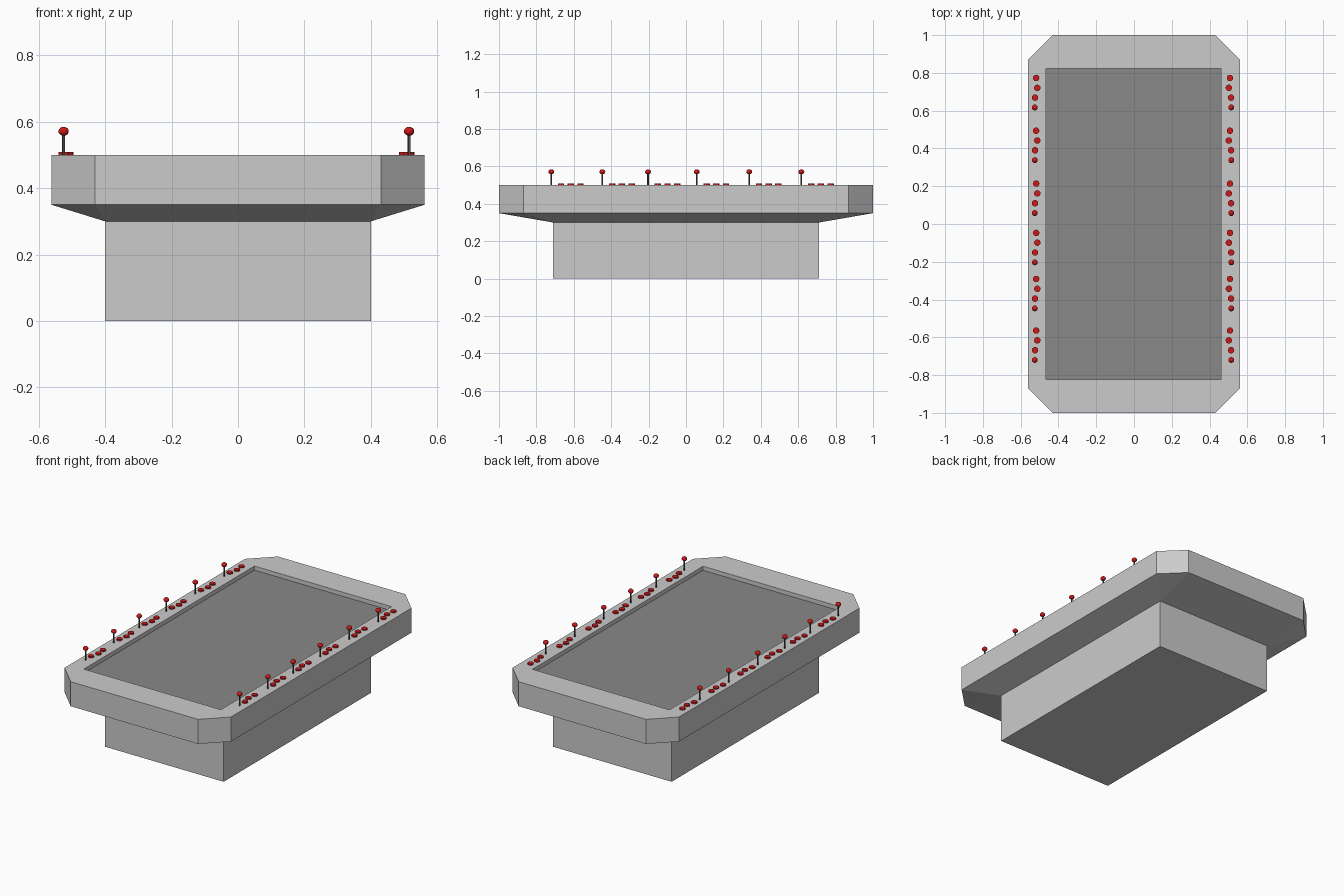
import bpy, bmesh
from mathutils import Matrix, Vector

if "Cube" in bpy.data.objects:
    bpy.data.objects.remove(bpy.data.objects["Cube"])


def material(name, rgb):
    m = bpy.data.materials.new(name)
    m.diffuse_color = (*rgb, 1)
    m.use_nodes = True
    m.node_tree.nodes["Principled BSDF"].inputs["Base Color"].default_value = m.diffuse_color
    return m


red = material("red_plastic", (0.6, 0.01, 0.01))
dark = material("dark_metal", (0.08, 0.08, 0.08))
screen_grey = material("screen_grey", (0.25, 0.25, 0.25))
SIGNS = [(-1, -1), (1, -1), (1, 1), (-1, 1)]


def finish(name, bm, mat=None, smooth=False):
    mesh = bpy.data.meshes.new(name)
    bmesh.ops.recalc_face_normals(bm, faces=bm.faces)
    bm.to_mesh(mesh)
    bm.free()
    ob = bpy.data.objects.new(name, mesh)
    bpy.context.collection.objects.link(ob)
    if mat:
        mesh.materials.append(mat)
    if smooth:
        bpy.ops.object.select_all(action='DESELECT')
        ob.select_set(True)
        bpy.context.view_layer.objects.active = ob
        bpy.ops.object.shade_smooth_by_angle()
    return ob


def rect(bm, x, y, z, cx=0.0):
    return [bm.verts.new((cx + sx * x, sy * y, z)) for sx, sy in SIGNS]


def octagon(bm, z, x=0.562, y=1.0, cx=0.43, cy=0.87):
    ring = []
    for i, (sx, sy) in enumerate(SIGNS):
        pair = [(sx * x, sy * cy, z), (sx * cx, sy * y, z)]
        ring += [bm.verts.new(p) for p in (pair if i % 2 == 0 else pair[::-1])]
    return ring


def bridge(bm, a, b):
    n = len(a)
    for i in range(n):
        j = (i + 1) % n
        bm.faces.new((a[i], a[j], b[j], b[i]))


def rect_to_octagon(bm, r, o):
    for i in range(4):
        j = (i + 1) % 4
        bm.faces.new((r[i], r[j], o[2 * j], o[2 * i + 1]))
        bm.faces.new((r[i], o[2 * i + 1], o[2 * i]))


# Pedestal
bm = bmesh.new()
low, high = rect(bm, 0.4, 0.71, 0), rect(bm, 0.4, 0.71, 0.3)
bridge(bm, low, high)
bm.faces.new(low)
finish("pedestal", bm)

# Chamfered table top with sloped underside and recessed screen well
bm = bmesh.new()
under = rect(bm, 0.4, 0.71, 0.3)
lower, upper = octagon(bm, 0.35), octagon(bm, 0.5)
well = rect(bm, 0.463, 0.823, 0.5, -0.002)
floor = rect(bm, 0.463, 0.823, 0.475, -0.002)
rect_to_octagon(bm, under, lower)
bridge(bm, lower, upper)
rect_to_octagon(bm, well, upper)
bridge(bm, well, floor)
bm.faces.new(floor)
bm.faces.new(under)
table = finish("table_top", bm)
# Screen floor is darker than the frame
table.data.materials.append(material("frame_grey", (0.8, 0.8, 0.8)))
table.data.materials.append(screen_grey)
for p in table.data.polygons:
    if abs(p.center.z - 0.475) < 0.001:
        p.material_index = 1


def cylinder(bm, x, y, z0, z1, r, seg):
    bmesh.ops.create_cone(bm, cap_ends=True, segments=seg, radius1=r, radius2=r,
                          depth=z1 - z0,
                          matrix=Matrix.Translation((x, y, (z0 + z1) / 2)))


# Player controls: six stations along each long side
STATIONS = [-0.72, -0.447, -0.203, 0.058, 0.338, 0.617]
BUTTONS = [(0.519, 0.052), (0.507, 0.104), (0.513, 0.156)]
for side, label in ((-1, "left"), (1, "right")):
    shafts, balls, buttons = bmesh.new(), bmesh.new(), bmesh.new()
    for y in STATIONS:
        x = side * 0.52 - 0.005
        cylinder(shafts, x, y, 0.495, 0.565, 0.0045, 12)
        bmesh.ops.create_uvsphere(
            balls, u_segments=16, v_segments=10, radius=1,
            matrix=Matrix.Translation((x, y, 0.571))
            @ Matrix.Diagonal(Vector((0.0155, 0.0155, 0.0135, 1))))
        for bx, dy in BUTTONS:
            cylinder(buttons, side * bx - 0.005, y + dy, 0.495, 0.508, 0.017, 20)
    finish(f"joystick_shafts_{label}", shafts, dark, True)
    finish(f"joystick_balls_{label}", balls, red, True)
    finish(f"buttons_{label}", buttons, red, True)
